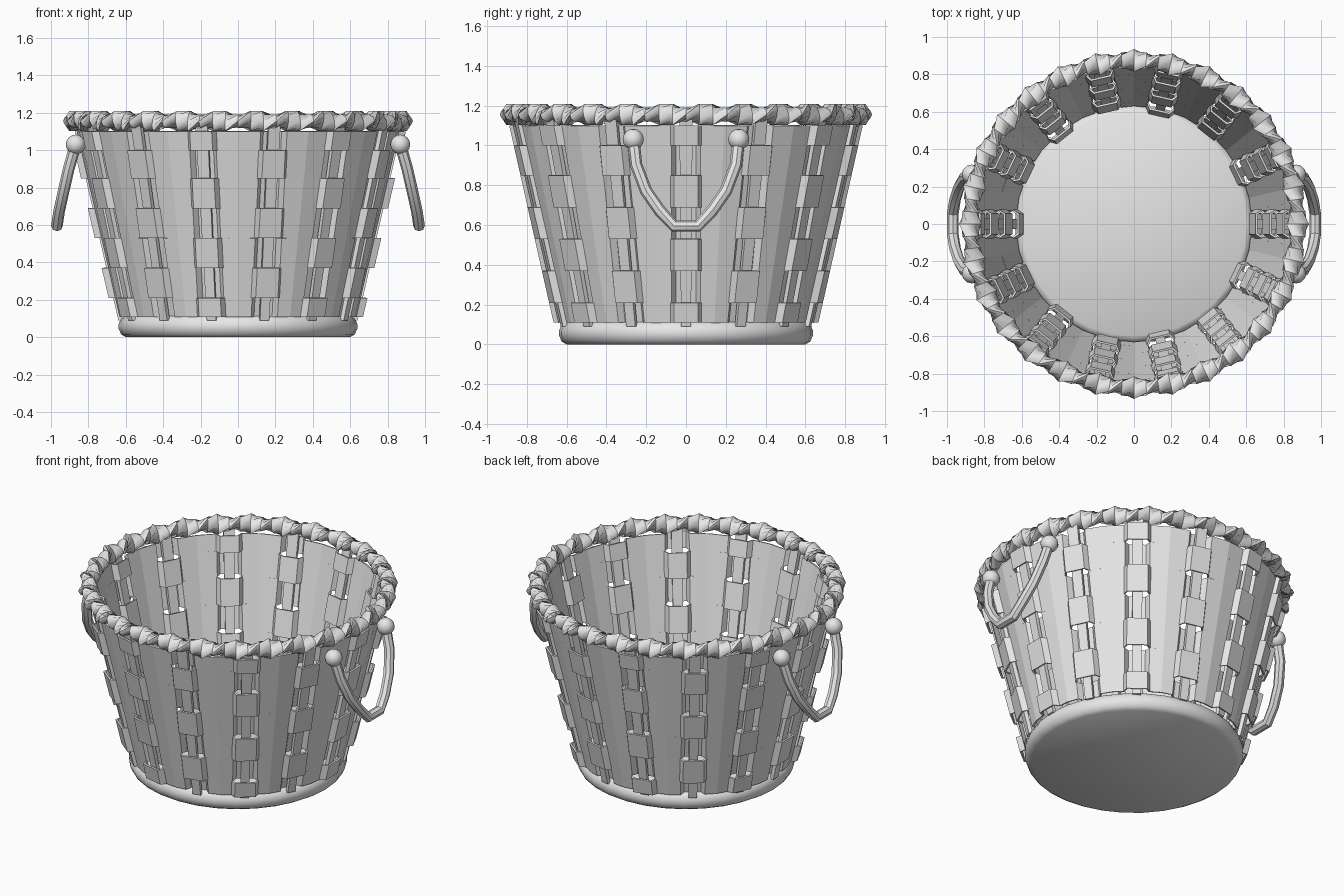
import bpy, bmesh, math
from mathutils import Vector

cube = bpy.data.objects.get("Cube")
if cube:
    bpy.data.objects.remove(cube, do_unlink=True)

grey = bpy.data.materials.new("light_grey")
grey.use_nodes = True
colour = (0.8, 0.8, 0.8, 1)
grey.diffuse_color = colour
grey.node_tree.nodes["Principled BSDF"].inputs["Base Color"].default_value = colour

STAKES = 14
STEP = math.tau / STAKES


def wall_radius(z):
    return 0.63 + 0.23 * (z - 0.1)


def polar(r, a, z):
    return Vector((r * math.cos(a), r * math.sin(a), z))


def finish(name, bm, smooth=None):
    bmesh.ops.recalc_face_normals(bm, faces=bm.faces)
    mesh = bpy.data.meshes.new(name)
    bm.to_mesh(mesh)
    bm.free()
    mesh.materials.append(grey)
    obj = bpy.data.objects.new(name, mesh)
    bpy.context.collection.objects.link(obj)
    if smooth:
        bpy.ops.object.select_all(action='DESELECT')
        obj.select_set(True)
        bpy.context.view_layer.objects.active = obj
        bpy.ops.object.shade_smooth_by_angle(angle=math.radians(smooth))
    return obj


def skin(bm, rings, closed=False, caps=False):
    """Join successive rings of points with quads."""
    loops = [[bm.verts.new(p) for p in ring] for ring in rings]
    n = len(loops[0])
    for i in range(len(loops) if closed else len(loops) - 1):
        a, b = loops[i], loops[(i + 1) % len(loops)]
        for j in range(n):
            k = (j + 1) % n
            bm.faces.new((a[j], a[k], b[k], b[j]))
    if caps:
        bm.faces.new(loops[0])
        bm.faces.new(loops[-1])


# Rounded base disc
bm = bmesh.new()
profile = [(0.6, 0), (0.625, 0.015), (0.638, 0.045), (0.638, 0.07), (0.625, 0.1), (0.6, 0.115)]
skin(bm, [[polar(r, math.tau * j / 32, z) for j in range(32)] for r, z in profile], caps=True)
finish("base", bm, 40)

# Upright stakes
bm = bmesh.new()
for k in range(STAKES):
    rings = []
    for z, half in ((0.09, 0.025), (1.13, 0.033)):
        a, r = k * STEP, wall_radius(z)
        side = Vector((-math.sin(a), math.cos(a), 0)) * half
        inner, outer = polar(r - 0.012, a, z), polar(r + 0.012, a, z)
        rings.append([inner - side, outer - side, outer + side, inner + side])
    skin(bm, rings, caps=True)
finish("stakes", bm)

# Woven bands, passing alternately outside and inside the stakes
levels = [0.11, 0.21, 0.37, 0.53, 0.69, 0.85, 1.0, 1.1]
for row, (low, high) in enumerate(zip(levels, levels[1:])):
    bm = bmesh.new()
    rings = []
    for z in (low, high):
        ring = []
        r = wall_radius(z)
        for k in range(STAKES):
            a = k * STEP
            bulge = 0.034 if (k + row) % 2 == 0 else -0.034
            for offset, shift in ((-0.075, 0), (-0.055, bulge), (0.055, bulge), (0.075, 0)):
                ring.append(polar(r + shift, a + offset / r, z))
            ring.append(polar(r + 0.004, a + STEP / 2, z))
        rings.append(ring)
    skin(bm, rings)
    band = finish(f"woven_band_{row + 1}", bm)
    thick = band.modifiers.new("thickness", 'SOLIDIFY')
    thick.thickness = 0.012
    thick.offset = 0

# Twisted rope rim
bm = bmesh.new()
rings = []
for i in range(STAKES * 6):
    a = math.tau * i / (STAKES * 6)
    twist = a * STAKES
    ring = []
    for j in range(10):
        t = math.tau * j / 10
        u, v = 0.061 * math.cos(t), 0.038 * math.sin(t)
        x = u * math.cos(twist) - v * math.sin(twist)
        y = u * math.sin(twist) + v * math.cos(twist)
        ring.append(polar(0.875 + x, a, 1.155 + y))
    rings.append(ring)
skin(bm, rings, closed=True)
finish("rope_rim", bm, 50)


# Hanging handles with round knobs
def handle(name, sign):
    half = [(0.868, 0.265, 1.03), (0.905, 0.25, 0.9), (0.935, 0.2, 0.77),
            (0.957, 0.13, 0.67), (0.968, 0.06, 0.595)]
    path = [Vector(p) for p in half]
    path += [Vector((x, -y, z)) for x, y, z in reversed(half)]
    bm = bmesh.new()
    rings = []
    for i, p in enumerate(path):
        tangent = (path[min(i + 1, len(path) - 1)] - path[max(i - 1, 0)]).normalized()
        across = tangent.cross(Vector((1, 0, 0))).normalized()
        out = across.cross(tangent)
        rings.append([p + 0.031 * (math.cos(t) * across + math.sin(t) * out)
                      for t in (math.tau * j / 8 for j in range(8))])
    skin(bm, rings, caps=True)
    for end in (path[0], path[-1]):
        knob = bmesh.ops.create_uvsphere(bm, u_segments=12, v_segments=8, radius=0.053)
        bmesh.ops.translate(bm, verts=knob["verts"], vec=end)
    for v in bm.verts:
        v.co.x *= sign
    finish(name, bm, 40)


handle("left_handle", 1)
handle("right_handle", -1)
